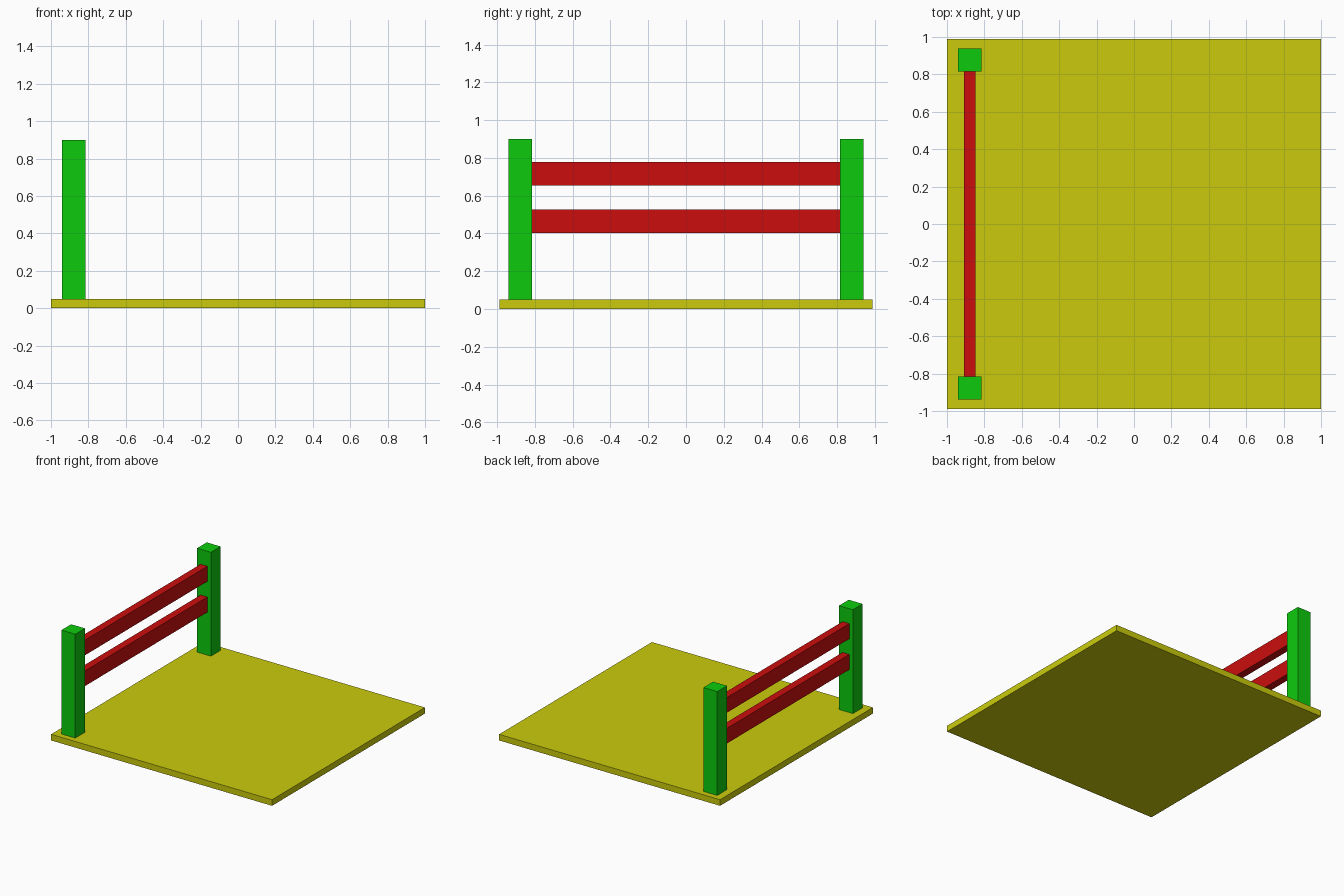
import bpy

old = bpy.data.objects.get("Cube")
if old:
    bpy.data.objects.remove(old, do_unlink=True)


def material(name, rgb):
    mat = bpy.data.materials.new(name)
    mat.use_nodes = True
    color = (*rgb, 1.0)
    mat.diffuse_color = color
    mat.node_tree.nodes["Principled BSDF"].inputs["Base Color"].default_value = color
    return mat


def box(name, center, size, mat):
    bpy.ops.mesh.primitive_cube_add(size=1, location=center)
    obj = bpy.context.object
    obj.name = name
    obj.scale = size
    bpy.ops.object.transform_apply(location=False, rotation=False, scale=True)
    obj.data.materials.append(mat)
    return obj


yellow = material("yellow", (0.6, 0.6, 0.004))
green = material("green", (0.004, 0.6, 0.004))
red = material("red", (0.6, 0.004, 0.004))

BASE_TOP = 0.05
POST_TOP = 0.9
POST_WIDTH = 0.125
FENCE_X = -0.878
POST_Y = 0.877

# Ground slab
box("base", (0, 0, BASE_TOP / 2), (2, 1.976, BASE_TOP), yellow)

# Fence posts at both ends
for name, side in (("front_post", -1), ("back_post", 1)):
    box(name, (FENCE_X, side * POST_Y, (BASE_TOP + POST_TOP) / 2),
        (POST_WIDTH, POST_WIDTH, POST_TOP - BASE_TOP), green)

# Rails spanning between the posts
rail_length = 2 * POST_Y - POST_WIDTH
for name, z in (("lower_rail", 0.464), ("upper_rail", 0.716)):
    box(name, (FENCE_X, 0, z), (0.062, rail_length, 0.124), red)
